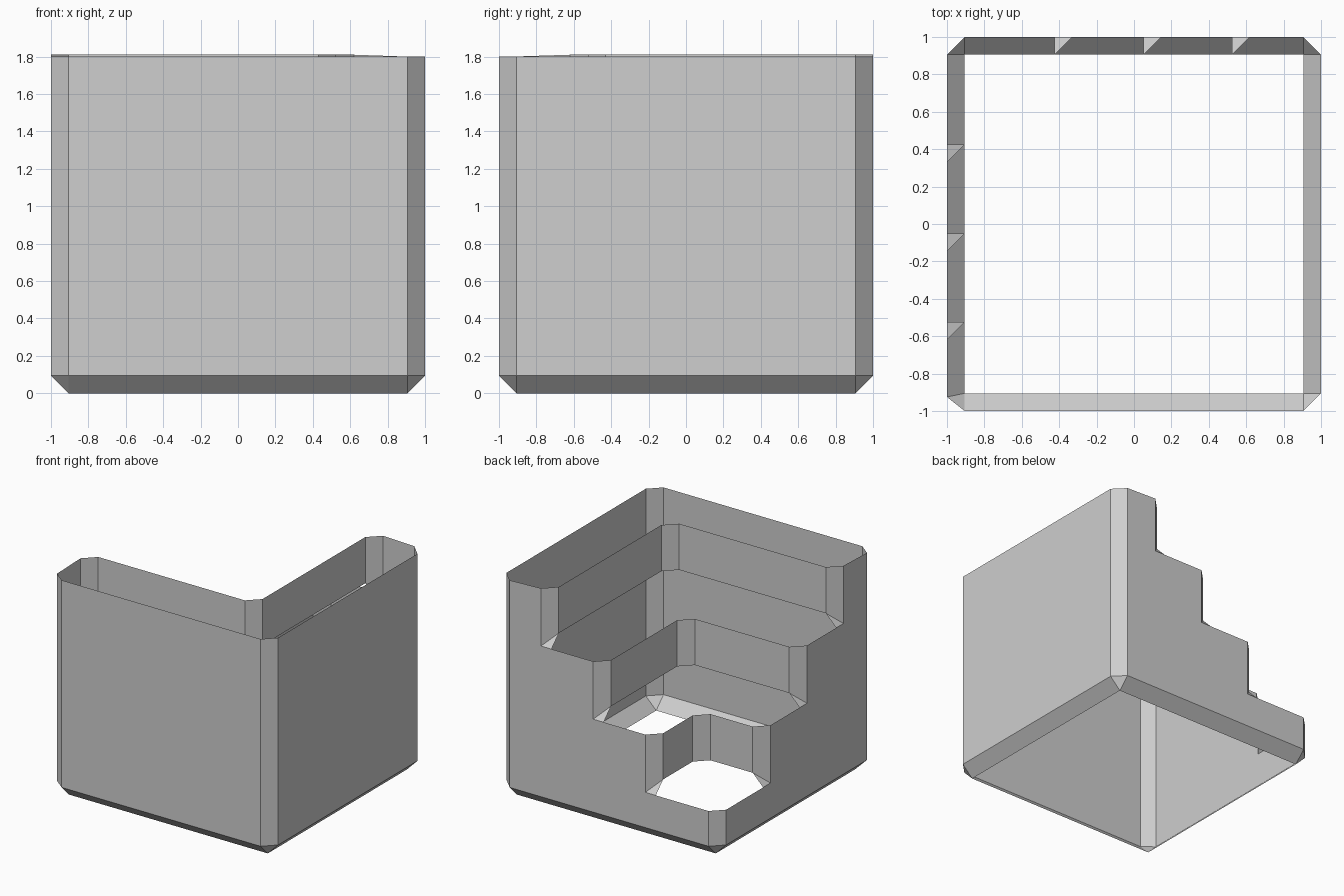
import bpy, bmesh

if "Cube" in bpy.data.objects:
    bpy.data.objects.remove(bpy.data.objects["Cube"])

B = 0.095            # bevel width
I = 1 - B            # where the flat part of each side ends
RIM = 1.80           # top of the tall outer walls
TOP = 1.81           # top of the first stair riser
STEP = 0.475         # stair rise and run
LOW = TOP - 3 * STEP # top of the lowest wall

grey = bpy.data.materials.new("light_grey")
grey.use_nodes = True
color = (0.62, 0.62, 0.62, 1)
grey.diffuse_color = color
grey.node_tree.nodes["Principled BSDF"].inputs["Base Color"].default_value = color


def build(name, faces, outward=False):
    """Make a flat-shaded sheet object from a list of polygons."""
    bm = bmesh.new()
    for pts in faces:
        bm.faces.new([bm.verts.new(p) for p in pts])
    bmesh.ops.remove_doubles(bm, verts=bm.verts[:], dist=0.0005)
    if outward:
        bmesh.ops.recalc_face_normals(bm, faces=bm.faces[:])
    mesh = bpy.data.meshes.new(name)
    bm.to_mesh(mesh)
    bm.free()
    mesh.materials.append(grey)
    obj = bpy.data.objects.new(name, mesh)
    bpy.context.collection.objects.link(obj)
    return obj


def swap(p):
    """Mirror across the diagonal plane x = -y."""
    return (-p[1], -p[0], p[2])


def upright(a, b, top):
    return [(*a, B), (*b, B), (*b, top), (*a, top)]


# Plan of the outer shell, counter-clockwise from the front edge
plan = [(-I, -1), (I, -1), (1, -I), (1, I), (I, 1), (-I, 1), (-1, I), (-1, -0.925)]

# Stepped outline shared by the back wall and the right-hand wall
outline = [(I, 1, B), (I, 1, RIM)]
for k in range(3):
    x, z = 0.525 - STEP * k, TOP - STEP * k
    outline += [(x + B, 1, z), (x + B, 1, z - STEP), (x, 1, z - STEP)]
outline += [(-I, 1, LOW), (-I, 1, B)]
side = [swap(p) for p in outline]
side[0], side[1] = (-1, -0.925, B), (-1, -0.925, RIM)

# Outer shell: plain walls, corner bevels and the two stepped walls
shell = [upright(plan[i], plan[i + 1], RIM) for i in range(4)]
shell += [upright(plan[5], plan[6], LOW), upright(plan[7], plan[0], RIM), outline, side]

# Bottom bevels and corner triangles around the open base
base = [(-I, -I, 0), (I, -I, 0), (I, I, 0), (-I, I, 0)]
for i in range(4):
    a, b = plan[2 * i], plan[2 * i + 1]
    c = plan[(2 * i + 2) % 8]
    p, q = base[i], base[(i + 1) % 4]
    shell.append([p, q, (*b, B), (*a, B)])
    shell.append([q, (*c, B), (*b, B)])
build("outer_shell", shell, outward=True)

# Stair risers: L-shaped upright bands with bevelled corners and end fillets
for k in range(3):
    x, top = 0.525 - STEP * k, TOP - STEP * k
    foot = top - STEP
    half = [(x + B, 1), (x, I), (x, -x + B)]
    path = half + [swap((*p, 0))[:2] for p in reversed(half)]
    feet = [foot] + [foot + B] * 4 + [foot]
    faces = []
    for i in range(5):
        a, b = path[i], path[i + 1]
        faces.append([(*a, feet[i]), (*b, feet[i + 1]), (*b, top), (*a, top)])
    fillet = [(x + B, 1, foot), (x, 1, foot), (x, I, foot + B)]
    faces += [fillet, [swap(p) for p in reversed(fillet)]]
    build(f"stair_riser_{k + 1}", faces)
